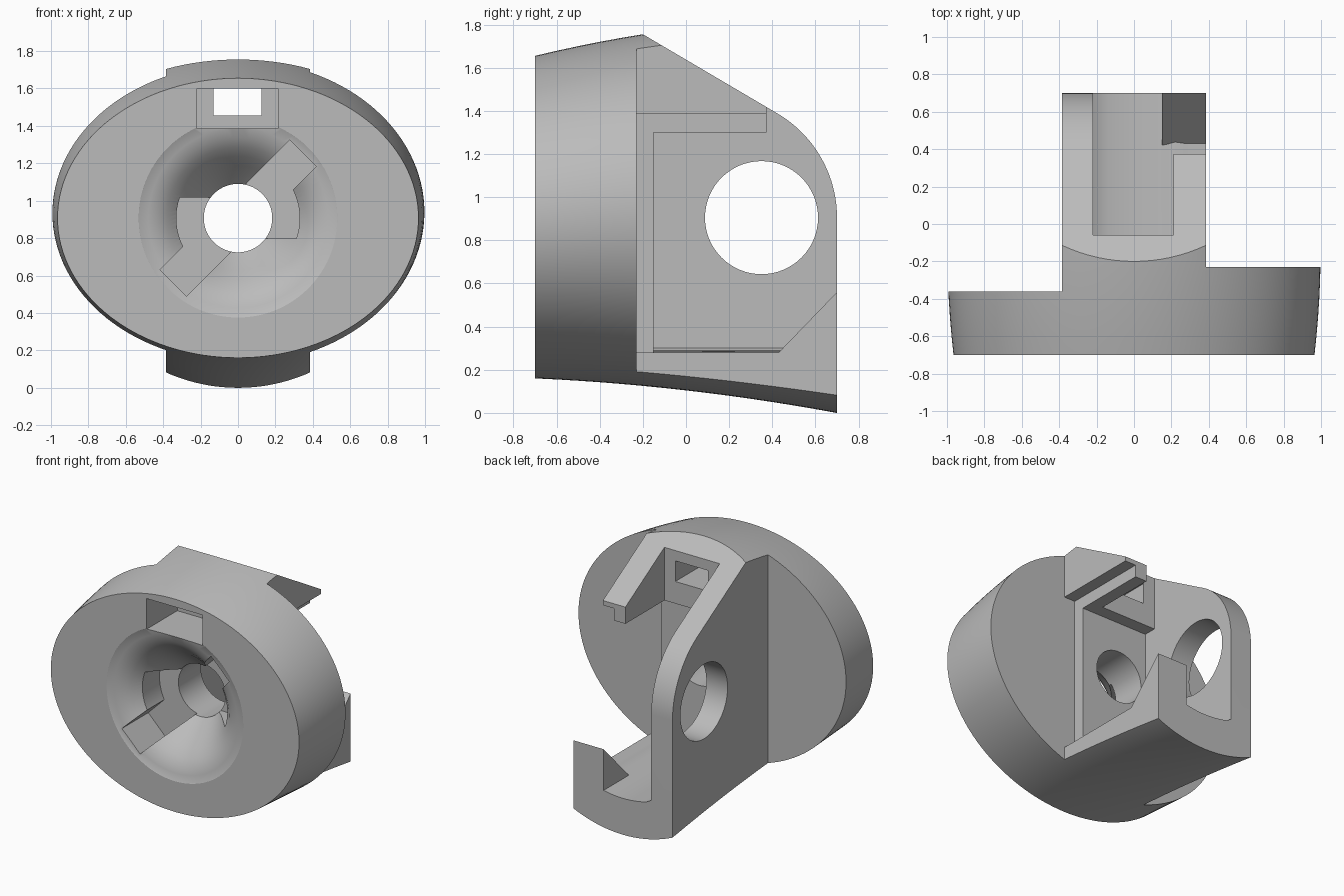
import bpy
import bmesh
from math import sin, cos, radians, pi
from mathutils import Vector

cube = bpy.data.objects.get("Cube")
if cube:
    bpy.data.objects.remove(cube, do_unlink=True)

MID = 0.907      # height of the central axis
SIDE = 0.385     # half width of the rear bracket

grey = bpy.data.materials.new("plain_grey")
grey.use_nodes = True
grey.diffuse_color = (0.5, 0.5, 0.5, 1)
grey.node_tree.nodes["Principled BSDF"].inputs["Base Color"].default_value = (0.5, 0.5, 0.5, 1)


def loft(name, rings):
    """Closed solid through rings of equal point count."""
    bm = bmesh.new()
    loops = [[bm.verts.new(p) for p in ring] for ring in rings]
    n = len(loops[0])
    for a, b in zip(loops, loops[1:]):
        for i in range(n):
            j = (i + 1) % n
            bm.faces.new((a[i], a[j], b[j], b[i]))
    bm.faces.new(loops[0])
    bm.faces.new(loops[-1])
    bmesh.ops.recalc_face_normals(bm, faces=bm.faces)
    mesh = bpy.data.meshes.new(name)
    bm.to_mesh(mesh)
    bm.free()
    obj = bpy.data.objects.new(name, mesh)
    bpy.context.collection.objects.link(obj)
    return obj


def prism(name, axis, profile, lo, hi):
    """Extrude a (y, z) profile along X or an (x, z) profile along Y."""
    def place(p, t):
        return (t, p[0], p[1]) if axis == "X" else (p[0], t, p[1])
    return loft(name, [[place(p, t) for p in profile] for t in (lo, hi)])


def box(name, x, y, z):
    return prism(name, "Y", [(x[0], z[0]), (x[1], z[0]), (x[1], z[1]), (x[0], z[1])], *y)


def arc(cx, cz, r, start, end, n):
    steps = [radians(start + (end - start) * i / n) for i in range(n + 1)]
    return [(cx + r * cos(a), cz + r * sin(a)) for a in steps]


def combine(target, tool, operation="DIFFERENCE"):
    mod = target.modifiers.new(tool.name, "BOOLEAN")
    mod.operation = operation
    mod.solver = "EXACT"
    mod.object = tool
    bpy.context.view_layer.update()
    graph = bpy.context.evaluated_depsgraph_get()
    mesh = bpy.data.meshes.new_from_object(target.evaluated_get(graph))
    target.modifiers.clear()
    target.data = mesh
    bpy.data.objects.remove(tool, do_unlink=True)


# Tapered oval envelope of the flange and bracket
def oval(y):
    t = y + 0.7
    bottom = 0.16 - 0.0446 * t - 0.05 * t * t
    top = 1.655 + 0.24 * t - 0.08 * t * t
    width = 0.965 + 0.115 * t - 0.1 * t * t
    mid, half = (top + bottom) / 2, (top - bottom) / 2
    return [(width * cos(2 * pi * i / 128), y, mid + half * sin(2 * pi * i / 128))
            for i in range(128)]


body = loft("flanged_bracket", [oval(-0.7 + 0.1 * i) for i in range(15)])

# Trim the envelope to the bracket width behind the flange
combine(body, box("left_trim", (SIDE, 2), (-0.23, 2), (-1, 3)))
combine(body, box("right_trim", (-2, -SIDE), (-0.36, 2), (-1, 3)))

# Sloping roof with rounded rear shoulder
roof = [(-0.2, 1.755)] + arc(0.14, 0.905, 0.56, 59.6, 0, 20)
roof += [(0.9, 0.905), (0.9, 2.2), (-0.2, 2.2)]
combine(body, prism("roof_trim", "X", roof, -2, 2))

# Inner cavity with a dished floor, open to the left and back
floor = [(-0.22 + 0.04 * i, 0.255 + 0.7 * (-0.22 + 0.04 * i) ** 2) for i in range(12)]
cavity = [(-0.22, 0.3)] + floor[1:] + [(0.28, 0.28), (1, 0.28), (1, 1.3), (-0.22, 1.3)]
combine(body, prism("cavity", "Y", cavity, -0.15, 1))

# Stepped recess around the side opening
combine(body, box("side_recess", (0.3, 1.1), (-0.23, 1.1), (0.28, 1.385)))

# Slot through the roof, leaving a short arm on the left
combine(body, box("roof_slot", (-0.22, 0.21), (-0.06, 1.2), (1.2, 2)))
combine(body, box("arm_end_gap", (0.1, 1.2), (0.373, 1.2), (0.9, 2)))

# Round opening in the right wall
combine(body, prism("wall_hole", "X", arc(0.35, 0.905, 0.262, 0, 354.375, 63), -1, 0))

# Wedge on the rear corner of the floor
wedge = [(0.42, 0.2), (0.42, 0.27), (0.7, 0.56), (0.7, 0.2)]
combine(body, prism("corner_wedge", "X", wedge, 0.15, SIDE), "UNION")

# Flared dish and bore in the front face
dish = [(0.56, -0.72), (0.53, -0.699), (0.48, -0.69), (0.43, -0.672), (0.38, -0.64),
        (0.33, -0.59), (0.28, -0.53), (0.23, -0.47), (0.183, -0.42), (0.183, -0.05)]
combine(body, loft("dish", [[(x, y, z) for x, z in arc(0, MID, r, 0, 356.25, 95)]
                            for r, y in dish]))

# Two opposite twist-lock slots, each a diagonal arm and a swept pocket
for turn in (0, 180):
    c, s = cos(radians(turn)), sin(radians(turn))

    def spin(points):
        return [(x * c - z * s, MID + x * s + z * c) for x, z in points]

    sweep = [(0, -0.11)] + arc(0, 0, 0.33, -19.5, 45, 16) + [(0, 0.01)]
    combine(body, prism("swept_pocket", "Y", spin(sweep), -0.9, -0.4))
    along, across = Vector((1, 1)).normalized(), Vector((-1, 1)).normalized()
    arm = [along * u + across * v for u, v in
           ((0, -0.1), (0.49, -0.1), (0.49, 0.1), (0, 0.1))]
    combine(body, prism("diagonal_arm", "Y", spin(arm), -0.9, -0.4))

# Upper window: wide front pocket narrowing to a through hole
combine(body, box("window_pocket", (-0.22, 0.215), (-0.9, -0.36), (1.385, 1.6)))
combine(body, box("window_hole", (-0.13, 0.125), (-0.5, 0.1), (1.455, 1.6)))

# Material and shading
body.data.materials.clear()
body.data.materials.append(grey)
for face in body.data.polygons:
    face.material_index = 0
bpy.ops.object.select_all(action="DESELECT")
body.select_set(True)
bpy.context.view_layer.objects.active = body
bpy.ops.object.shade_smooth_by_angle(angle=radians(25))
